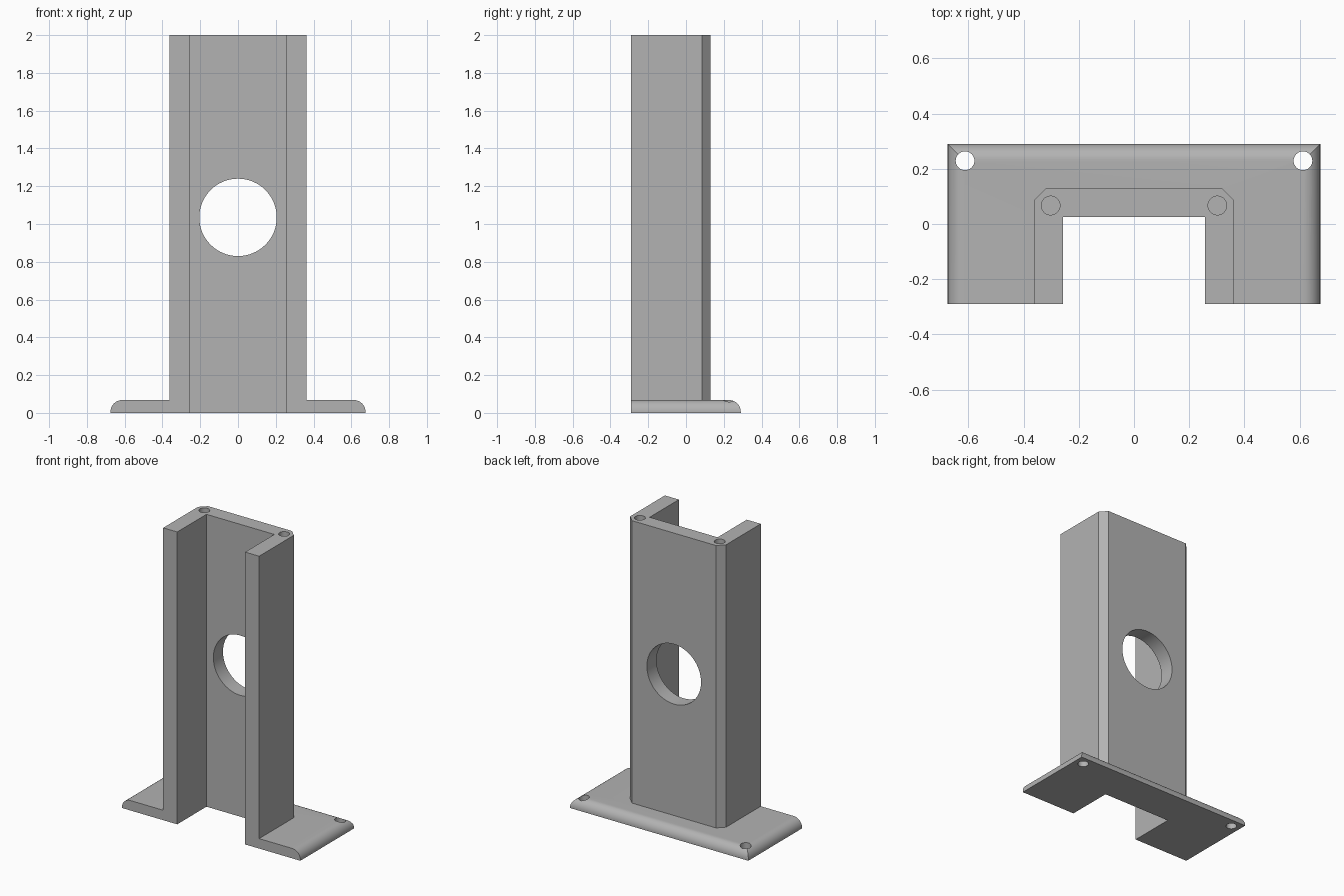
import bpy, bmesh, math
from mathutils import Matrix, Vector

cube = bpy.data.objects.get("Cube")
if cube:
    bpy.data.objects.remove(cube, do_unlink=True)

grey = bpy.data.materials.new("mid grey")
grey.use_nodes = True
grey.diffuse_color = (0.45, 0.45, 0.45, 1)
grey.node_tree.nodes["Principled BSDF"].inputs["Base Color"].default_value = grey.diffuse_color

HALF_W, HALF_D = 0.675, 0.29       # base plate
BASE_H, ROUND = 0.068, 0.062
COL_W, COL_BACK, CHAMFER = 0.363, 0.13, 0.045
SLOT_W, SLOT_BACK = 0.257, 0.026
HEIGHT = 2.0


def to_object(name, bm):
    bmesh.ops.recalc_face_normals(bm, faces=bm.faces)
    mesh = bpy.data.meshes.new(name)
    bm.to_mesh(mesh)
    bm.free()
    mesh.materials.append(grey)
    obj = bpy.data.objects.new(name, mesh)
    bpy.context.collection.objects.link(obj)
    return obj


def prism(name, points, direction):
    """Extrude a closed outline along a direction."""
    bm = bmesh.new()
    face = bm.faces.new([bm.verts.new(p) for p in points])
    out = bmesh.ops.extrude_face_region(bm, geom=[face])
    moved = [v for v in out["geom"] if isinstance(v, bmesh.types.BMVert)]
    bmesh.ops.translate(bm, verts=moved, vec=Vector(direction))
    return to_object(name, bm)


def cylinder(name, centre, radius, depth, segments, axis="Z"):
    bm = bmesh.new()
    turn = Matrix.Rotation(math.pi / 2, 4, "X") if axis == "Y" else Matrix()
    bmesh.ops.create_cone(bm, cap_ends=True, segments=segments, radius1=radius,
                          radius2=radius, depth=depth,
                          matrix=Matrix.Translation(centre) @ turn)
    return to_object(name, bm)


def combine(target, tool, operation):
    """Apply a boolean and remove the tool."""
    tool.hide_render = True
    mod = target.modifiers.new("combine", "BOOLEAN")
    mod.operation, mod.object, mod.solver = operation, tool, "EXACT"
    bpy.ops.object.select_all(action="DESELECT")
    bpy.context.view_layer.objects.active = target
    target.select_set(True)
    bpy.ops.object.modifier_apply(modifier=mod.name)
    bpy.data.objects.remove(tool, do_unlink=True)


def rounded_end(reach, steps=12):
    """Quarter-round from the outer side up to the top face."""
    arc = [i * math.pi / 2 / steps for i in range(steps + 1)]
    return [(reach - ROUND + ROUND * math.cos(a),
             BASE_H - ROUND + ROUND * math.sin(a)) for a in arc]


# Base plate: two rounded profiles crossing, which mitres the back corners
end = rounded_end(HALF_W)
across = [(HALF_W, 0)] + end + [(-x, z) for x, z in reversed(end)] + [(-HALF_W, 0)]
stand = prism("bracket_stand", [(x, -HALF_D, z) for x, z in across], (0, 2 * HALF_D, 0))
along = [(HALF_D, 0)] + rounded_end(HALF_D) + [(-1, BASE_H), (-1, 0)]
combine(stand, prism("back_round", [(-1, y, z) for y, z in along], (2, 0, 0)), "INTERSECT")

# Upright column with chamfered back corners
half = [(COL_W, -HALF_D), (COL_W, COL_BACK - CHAMFER), (COL_W - CHAMFER, COL_BACK)]
outline = half + [(-x, y) for x, y in reversed(half)]
combine(stand, prism("column", [(x, y, 0) for x, y in outline], (0, 0, HEIGHT)), "UNION")

# Open front channel through column and base
channel = [(SLOT_W, -1), (SLOT_W, SLOT_BACK), (-SLOT_W, SLOT_BACK), (-SLOT_W, -1)]
combine(stand, prism("channel", [(x, y, -1) for x, y in channel], (0, 0, 4)), "DIFFERENCE")

# Large round opening in the back wall
combine(stand, cylinder("opening", (0, 0.08, 1.035), 0.205, 0.4, 64, "Y"), "DIFFERENCE")

# Screw holes: blind in the column top, through the base corners
for side in (-1, 1):
    combine(stand, cylinder("top_hole", (side * 0.302, 0.067, HEIGHT), 0.034, 0.4, 32), "DIFFERENCE")
    combine(stand, cylinder("base_hole", (side * 0.612, 0.229, 0), 0.034, 0.4, 32), "DIFFERENCE")

bpy.ops.object.shade_smooth_by_angle(angle=math.radians(30))
